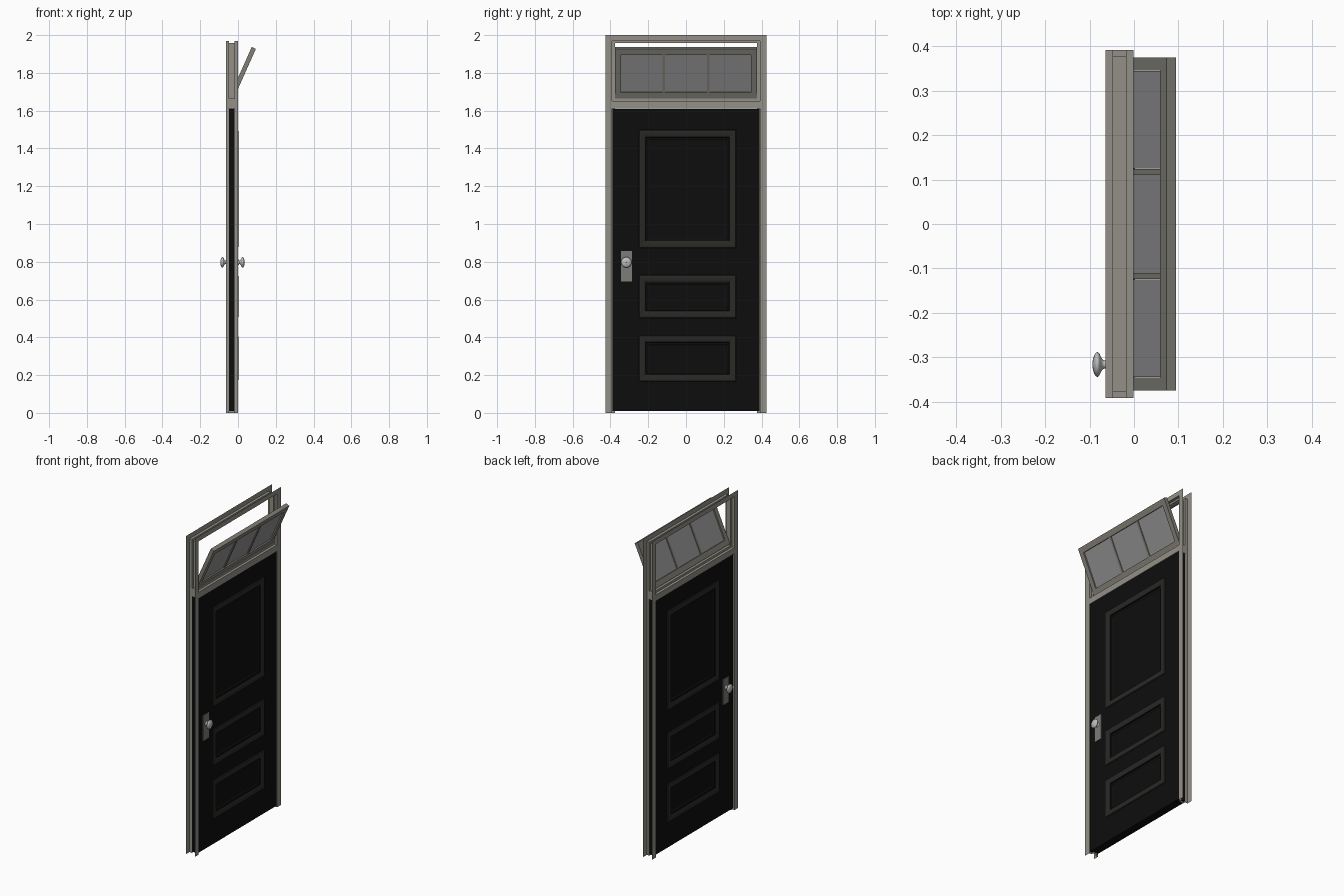
import bpy, math
from mathutils import Matrix, Vector

if "Cube" in bpy.data.objects:
    bpy.data.objects.remove(bpy.data.objects["Cube"])


def material(name, r, g, b):
    m = bpy.data.materials.new(name)
    m.diffuse_color = (r, g, b, 1)
    m.use_nodes = True
    m.node_tree.nodes["Principled BSDF"].inputs["Base Color"].default_value = m.diffuse_color
    return m


FRAME = material("painted_metal", 0.29, 0.28, 0.24)
SASH = material("sash_paint", 0.22, 0.21, 0.18)
BLACK = material("black_paint", 0.004, 0.004, 0.004)
TRIM = material("dark_trim", 0.022, 0.022, 0.019)
GLASS = material("grey_glass", 0.28, 0.28, 0.29)
PLATE = material("plate_metal", 0.2, 0.2, 0.19)
KNOB = material("knob_metal", 0.5, 0.5, 0.5)


def make(name, verts, faces, mat):
    me = bpy.data.meshes.new(name)
    me.from_pydata(verts, [], faces)
    me.materials.append(mat)
    ob = bpy.data.objects.new(name, me)
    bpy.context.collection.objects.link(ob)
    return ob


def box(name, x, y, z, mat, matrix=None):
    """Box from (min, max) ranges, optionally transformed."""
    v = [Vector((a, b, c)) for a in x for b in y for c in z]
    if matrix:
        v = [matrix @ p for p in v]
    f = [(0, 1, 3, 2), (4, 6, 7, 5), (0, 4, 5, 1), (2, 3, 7, 6), (0, 2, 6, 4), (1, 5, 7, 3)]
    return make(name, v, f, mat)


def sweep(name, loops, closed, mat):
    """Skin between equally long loops of points."""
    n = len(loops[0])
    verts = [p for loop in loops for p in loop]
    faces = []
    for i in range(len(loops) - 1):
        for j in range(n if closed else n - 1):
            k = (j + 1) % n
            faces.append((i * n + j, i * n + k, (i + 1) * n + k, (i + 1) * n + j))
    return make(name, verts, faces, mat)


# Frame: open double-rabbet channel running up, across the head and down
XB, XF = -0.064, -0.001
section = [(XF, .036), (XF, 0), (-.018, 0), (-.018, -.014),
           (-.047, -.014), (-.047, 0), (XB, 0), (XB, .036)]
loops = []
for x, o in section:
    y, top = 0.391 + o, 1.97 + o * (0.03 / 0.036)
    loops.append([(x, -y, 0), (x, -y, top), (x, y, top), (x, y, 0)])
sweep("door_frame", loops, False, FRAME)

# Transom bar with its stop
box("transom_bar", (XB, XF), (-.391, .391), (1.612, 1.65), FRAME)
box("transom_stop", (-.047, -.018), (-.391, .391), (1.65, 1.664), FRAME)

# Tilted transom sash, hinged at its bottom edge
tilt = Matrix.Translation((-0.033, 0, 1.67)) @ Matrix.Rotation(math.radians(24), 4, 'Y')
T, H, W = 0.012, 0.287, 0.375
for label, z in (("bottom", (0, .034)), ("top", (H - .035, H))):
    box(f"sash_{label}_rail", (-T, T), (-W, W), z, SASH, tilt)
for s in (-1, 1):
    box("sash_stile", (-T, T), sorted((s * W, s * .345)), (.034, H - .035), SASH, tilt)
    box("sash_muntin", (-.009, .009), (s * .117 - .007, s * .117 + .007), (.034, H - .035), SASH, tilt)
for c in (-.2345, 0, .2345):
    box("glass_pane", (-.004, .004), (c - .11, c + .11), (.034, H - .035), GLASS, tilt)

# Door: stiles and rails around three recessed panels
DB, DF = -0.054, -0.004
PY = (-.25, .265)
panels = [(.167, .41), (.503, .73), (.873, 1.497)]
IN = 0.02
box("door_stile", (DB, DF), (-.39, PY[0] + IN), (.01, 1.61), BLACK)
box("door_stile", (DB, DF), (PY[1] - IN, .388), (.01, 1.61), BLACK)
edges = [.01] + [v for a, b in panels for v in (a + IN, b - IN)] + [1.61]
for a, b in zip(edges[::2], edges[1::2]):
    box("door_rail", (DB, DF), (PY[0] + IN, PY[1] - IN), (a, b), BLACK)

# Moulding cross-section: (inset from outer edge, height above the door face)
moulding = [(0, 0), (.003, .005), (.012, .006), (.028, .004), (.036, .001),
            (.038, -.005), (.046, -.005), (.052, -.009)]
for z0, z1 in panels:
    box("door_panel", (DB + .009, DF - .009), (PY[0] + IN, PY[1] - IN),
        (z0 + IN, z1 - IN), BLACK)
    for face, s in ((DF, 1), (DB, -1)):
        rings = []
        for d, h in moulding:
            ya, yb, za, zb, x = PY[0] + d, PY[1] - d, z0 + d, z1 - d, face + s * h
            rings.append([(x, ya, za), (x, yb, za), (x, yb, zb), (x, ya, zb)][::s])
        sweep("panel_outer_moulding", rings[:5], True, TRIM)
        sweep("panel_inner_moulding", rings[4:], True, BLACK)

# Knob and back plate on both faces
lathe = [(.0, .014), (.008, .014), (.009, .009), (.014, .010), (.019, .017), (.022, .024),
         (.026, .028), (.030, .027), (.034, .021), (.037, .012), (.038, .001)]
KY, KZ, SEG = -0.316, 0.797, 32
for face, s in ((DF, 1), (DB, -1)):
    box("knob_plate", sorted((face, face + s * .005)), (KY - .029, KY + .029), (.696, .857), PLATE)
    rings = []
    for h, r in lathe:
        rings.append([(face + s * (h + .0015), KY + r * math.cos(a), KZ + s * r * math.sin(a))
                      for a in (2 * math.pi * i / SEG for i in range(SEG))])
    knob = sweep("door_knob", rings, True, KNOB)
    knob.data.polygons.foreach_set("use_smooth", [True] * len(knob.data.polygons))
